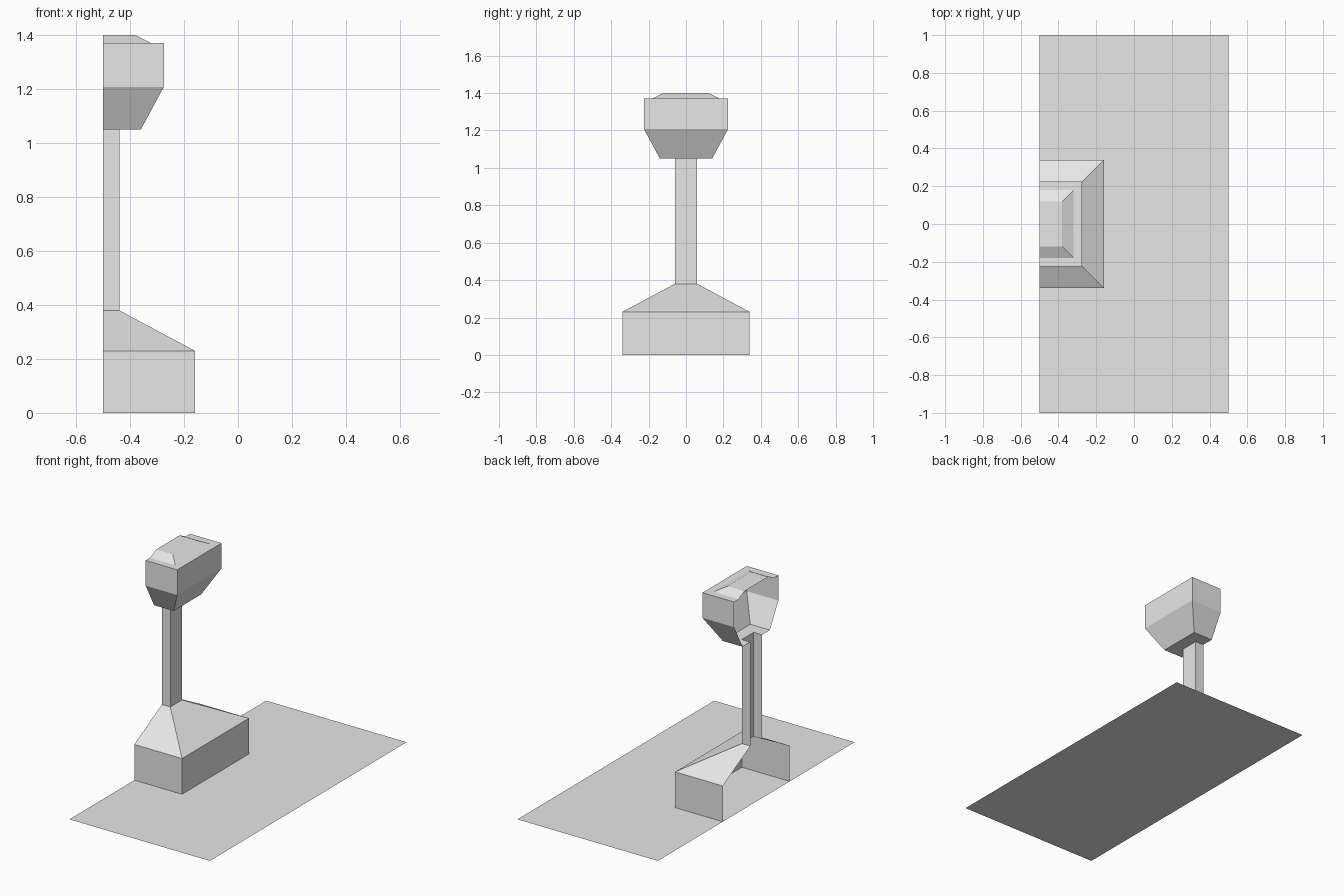
import bpy
import bmesh

cube = bpy.data.objects.get("Cube")
if cube:
    bpy.data.objects.remove(cube, do_unlink=True)

# One plain grey for everything
grey = bpy.data.materials.new("plain_grey")
grey.use_nodes = True
colour = (0.8, 0.8, 0.8, 1.0)
grey.diffuse_color = colour
grey.node_tree.nodes["Principled BSDF"].inputs["Base Color"].default_value = colour

CUT_X = -0.5  # plane where the half shell is left open


def outline(r, z):
    """Half-square outline, open on the cut plane."""
    return [(CUT_X, -r, z), (CUT_X + r, -r, z), (CUT_X + r, r, z), (CUT_X, r, z)]


def finish(name, bm):
    mesh = bpy.data.meshes.new(name)
    bm.to_mesh(mesh)
    bm.free()
    mesh.materials.append(grey)
    obj = bpy.data.objects.new(name, mesh)
    bpy.context.collection.objects.link(obj)
    return obj


def shell(name, profile, capped=False):
    """Three-sided open shell through (half width, height) steps."""
    bm = bmesh.new()
    rings = [[bm.verts.new(p) for p in outline(r, z)] for r, z in profile]
    for low, high in zip(rings, rings[1:]):
        for i in range(3):
            bm.faces.new((low[i], low[i + 1], high[i + 1], high[i]))
    if capped:
        bm.faces.new(rings[-1])
    return finish(name, bm)


BASE, POST, HEAD = 0.34, 0.06, 0.225

# Ground sheet, notched where the base stands
bm = bmesh.new()
corners = [(-0.5, -1, 0), (0.5, -1, 0), (0.5, 1, 0), (-0.5, 1, 0)]
notch = outline(BASE, 0)[::-1]
bm.faces.new([bm.verts.new(p) for p in corners + notch])
bmesh.ops.triangulate(bm, faces=bm.faces[:])
bmesh.ops.dissolve_limit(bm, angle_limit=0.01, verts=bm.verts[:], edges=bm.edges[:])
finish("ground_sheet", bm)

# Base block with sloped shoulders, post, head and its cap
shell("base_block", [(BASE, 0), (BASE, 0.23), (POST, 0.38)])
shell("post", [(POST, 0.38), (POST, 1.05)])
shell("head", [(POST, 1.05), (0.14, 1.05), (HEAD, 1.208), (HEAD, 1.37), (0.18, 1.37)])
shell("head_cap", [(0.18, 1.37), (0.12, 1.4)], capped=True)
